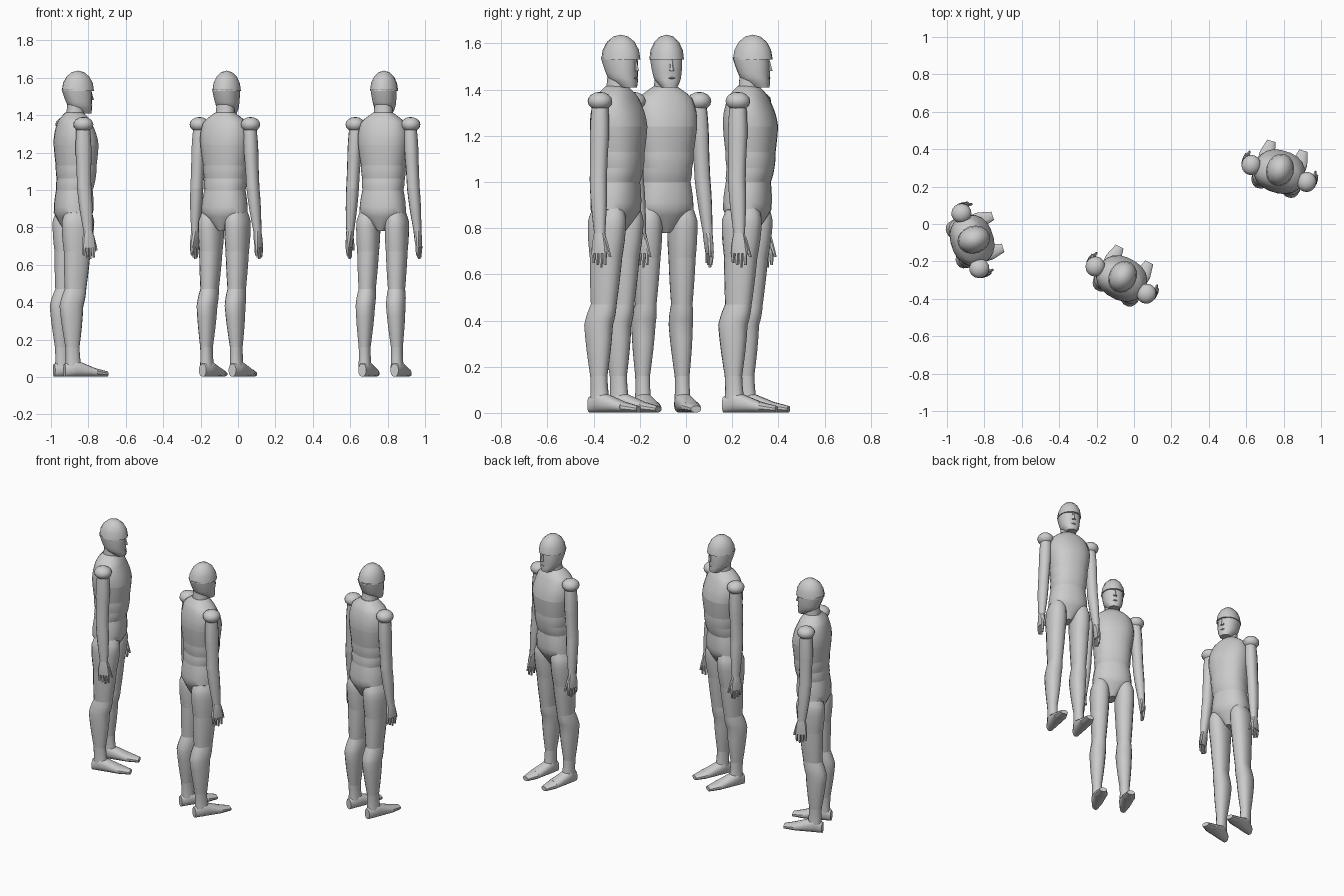
import bpy, bmesh
from math import sin, cos, pi, radians, copysign
from mathutils import Vector

cube = bpy.data.objects.get("Cube")
if cube:
    bpy.data.objects.remove(cube)

# Standing place and turn of each figure
FIGURES = {
    "west": (-0.875, -0.09, 108),
    "middle": (-0.07, -0.3, 152),
    "east": (0.775, 0.27, 163),
}


def place(name, bm):
    """Finish one mesh and stand a copy of it in every figure."""
    bmesh.ops.recalc_face_normals(bm, faces=bm.faces)
    mesh = bpy.data.meshes.new(name)
    bm.to_mesh(mesh)
    bm.free()
    for figure, (x, y, turn) in FIGURES.items():
        ob = bpy.data.objects.new(f"{figure}_{name}", mesh)
        bpy.context.collection.objects.link(ob)
        ob.location = (x, y, 0)
        ob.rotation_euler.z = radians(turn)
    bpy.ops.object.select_all(action="DESELECT")
    ob.select_set(True)
    bpy.context.view_layer.objects.active = ob
    bpy.ops.object.shade_smooth_by_angle(angle=radians(35))


def swell(start, end, bulge, steps=4):
    """Stations blended from start to end, swollen towards the middle."""
    for step in range(steps + 1):
        t = step / steps
        x, y, z, width, depth = Vector(start).lerp(Vector(end), t)
        grow = 1 + bulge * sin(pi * t)
        yield x, y, z, width * grow, depth * grow


def rounded(value, power=2.3):
    """Soften a circle's sine or cosine into a squarer oval."""
    return copysign(abs(value) ** (2 / power), value)


def tube(name, *stations, bulge=0, side=1, sides=16, upright=True):
    """Loft through stations of centre x, y, z and two radii."""
    rings = []
    for start, end in zip(stations, stations[1:]):
        rings += list(swell(start, end, bulge))[bool(rings):]
    bm = bmesh.new()
    loops = []
    for x, y, z, width, depth in rings:
        loop = []
        for i in range(sides):
            angle = 2 * pi * (i + 0.5) / sides
            across = side * (x + width * rounded(cos(angle)))
            other = depth * rounded(sin(angle))
            point = (across, y + other, z) if upright else (across, y, z + other)
            loop.append(bm.verts.new(point))
        loops.append(loop)
    for low, high in zip(loops, loops[1:]):
        for i in range(sides):
            bm.faces.new((low[i - 1], low[i], high[i], high[i - 1]))
    bm.faces.new(loops[0])
    bm.faces.new(loops[-1])
    place(name, bm)


def ball(name, centre, size, side=1, dome=False):
    """Ellipsoid, or its closed upper half."""
    bm = bmesh.new()
    bmesh.ops.create_uvsphere(bm, u_segments=16, v_segments=8, radius=1)
    if dome:
        lower = [v for v in bm.verts if v.co.z < -0.01]
        bmesh.ops.delete(bm, geom=lower, context="VERTS")
        bmesh.ops.holes_fill(bm, edges=bm.edges, sides=0)
    middle = Vector(centre)
    middle.x *= side
    bmesh.ops.scale(bm, vec=size, verts=bm.verts)
    bmesh.ops.translate(bm, vec=middle, verts=bm.verts)
    place(name, bm)


# Head with an overhanging brow
ball("cranium", (0, -0.02, 1.53), (0.074, 0.088, 0.108), dome=True)
brow = (0, -0.012, 1.54, 0.068, 0.08)
jaw = (0, -0.03, 1.45, 0.058, 0.064)
chin = (0, -0.06, 1.41, 0.034, 0.034)
tube("face", brow, jaw, chin, bulge=0.03)
nose_bridge = (0, -0.09, 1.53, 0.006, 0.006)
nose_tip = (0, -0.09, 1.48, 0.012, 0.02)
tube("nose", nose_bridge, nose_tip, sides=6)
ball("mouth", (0, -0.08, 1.45), (0.02, 0.02, 0.005))
skull_base = (0, -0.01, 1.48, 0.048, 0.045)
collar = (0, 0, 1.36, 0.055, 0.05)
tube("neck", skull_base, collar, bulge=-0.04)

# Torso in stacked segments
neck_root = (0, 0, 1.415, 0.05, 0.045)
shoulders = (0, 0, 1.36, 0.12, 0.085)
breast = (0, -0.01, 1.24, 0.136, 0.115)
ribs = (0, -0.01, 1.13, 0.12, 0.105)
navel = (0, -0.01, 1.06, 0.114, 0.1)
waist = (0, 0, 1, 0.11, 0.094)
hips = (0, 0.005, 0.88, 0.125, 0.1)
crotch = (0, 0.01, 0.78, 0.02, 0.045)
tube("chest", neck_root, shoulders, breast, bulge=0.06, sides=20)
tube("rib_band", breast, ribs, bulge=0.01, sides=20)
tube("abdomen", ribs, navel, bulge=0.02, sides=20)
tube("waist_band", navel, waist, bulge=0.02, sides=20)
tube("pelvis", waist, hips, crotch, bulge=0.03, sides=20)

# Leg stations
groin = (0.075, 0, 0.91, 0.035, 0.06)
thigh = (0.08, 0.005, 0.83, 0.06, 0.088)
mid_thigh = (0.08, 0.01, 0.67, 0.056, 0.072)
knee = (0.082, 0.02, 0.47, 0.044, 0.058)
calf = (0.085, 0.044, 0.38, 0.05, 0.064)
ankle = (0.09, 0.04, 0.16, 0.031, 0.038)
foot_joint = (0.09, 0.035, 0.06, 0.033, 0.042)
heel = (0.09, 0.085, 0.036, 0.022, 0.034)
instep = (0.09, 0.03, 0.048, 0.038, 0.046)
toe_joint = (0.09, -0.085, 0.025, 0.043, 0.023)
toe_end = (0.09, -0.155, 0.016, 0.024, 0.014)

# Arm stations
armpit = (0.152, 0, 1.35, 0.032, 0.034)
biceps = (0.16, 0, 1.19, 0.036, 0.042)
elbow = (0.17, 0, 1.01, 0.033, 0.038)
wrist = (0.188, -0.016, 0.78, 0.02, 0.025)
knuckles = (0.196, -0.018, 0.69, 0.013, 0.038)
thumb_root = (0.188, -0.038, 0.76, 0.01, 0.011)
thumb_tip = (0.184, -0.066, 0.675, 0.006, 0.006)

for side, word in ((1, "left"), (-1, "right")):
    # Legs and feet
    tube(f"{word}_thigh", groin, thigh, mid_thigh, bulge=0.04, side=side)
    tube(f"{word}_lower_thigh", mid_thigh, knee, bulge=0.02, side=side)
    tube(f"{word}_shin", knee, calf, ankle, bulge=0.05, side=side)
    tube(f"{word}_ankle", ankle, foot_joint, bulge=-0.04, side=side)
    tube(f"{word}_foot", heel, instep, toe_joint, side=side, upright=False)
    tube(f"{word}_toes", toe_joint, toe_end, side=side, sides=12, upright=False)

    # Arms
    ball(f"{word}_shoulder", (0.155, 0, 1.35), (0.052, 0.054, 0.04), side)
    tube(f"{word}_upper_arm", armpit, biceps, bulge=0.06, side=side, sides=12)
    tube(f"{word}_elbow", biceps, elbow, bulge=-0.03, side=side, sides=12)
    tube(f"{word}_forearm", elbow, wrist, bulge=0.1, side=side, sides=12)

    # Hand, palm turned in with the thumb forward
    tube(f"{word}_palm", wrist, knuckles, bulge=0.1, side=side, sides=10)
    tube(f"{word}_thumb", thumb_root, thumb_tip, bulge=0.1, side=side, sides=6)
    for i, finger in enumerate(("index", "middle", "ring", "little")):
        y = 0.0185 * i - 0.046
        root = (0.196, y, 0.7, 0.01, 0.009)
        tip = (0.194, y, 0.63 + 0.01 * abs(i - 1), 0.006, 0.006)
        tube(f"{word}_{finger}_finger", root, tip, bulge=0.1, side=side, sides=6)
